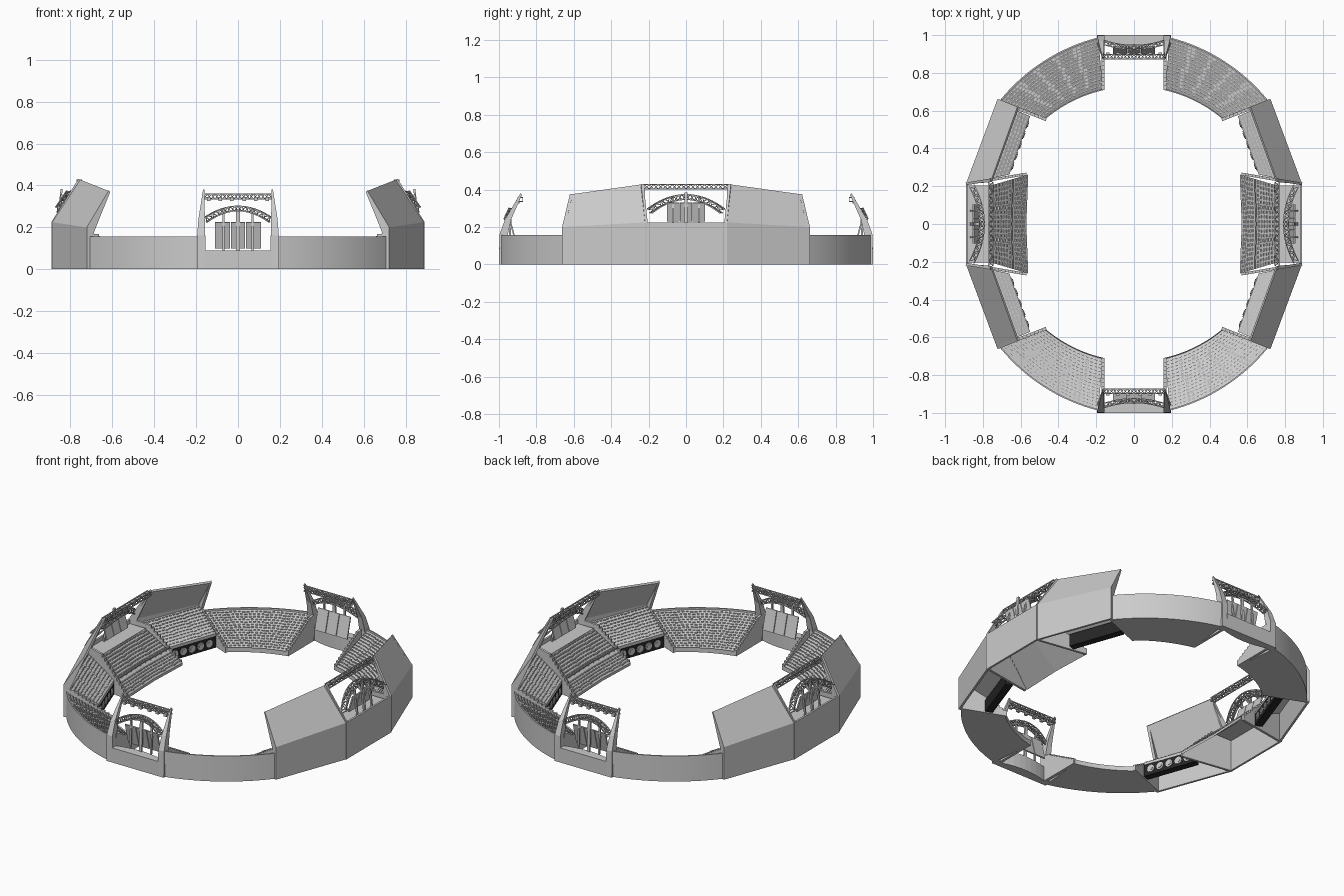
import bpy, bmesh, math
from mathutils import Vector as V

if "Cube" in bpy.data.objects:
    bpy.data.objects.remove(bpy.data.objects["Cube"])

UP = V((0, 0, 1))

def finish(name, bm, color=None, smooth=False):
    """One quarter is modelled (x>0, y>0), then mirrored over both axes."""
    bmesh.ops.recalc_face_normals(bm, faces=bm.faces)
    me = bpy.data.meshes.new(name)
    bm.to_mesh(me)
    bm.free()
    ob = bpy.data.objects.new(name, me)
    bpy.context.collection.objects.link(ob)
    if smooth:
        bpy.context.view_layer.objects.active = ob
        ob.select_set(True)
        bpy.ops.object.shade_smooth_by_angle(angle=math.radians(25))
        ob.select_set(False)
    m = ob.modifiers.new("quarters", 'MIRROR')
    m.use_axis = (True, True, False)
    m.use_mirror_merge = False
    if color:
        mat = bpy.data.materials.new(name)
        mat.diffuse_color = color
        mat.use_nodes = True
        mat.node_tree.nodes["Principled BSDF"].inputs["Base Color"].default_value = mat.diffuse_color
        me.materials.append(mat)
    return ob

def loft(bm, sections):
    rings = [[bm.verts.new(p) for p in s] for s in sections]
    n = len(rings[0])
    for a, b in zip(rings, rings[1:]):
        for i in range(n):
            j = (i + 1) % n
            bm.faces.new((a[i], a[j], b[j], b[i]))
    bm.faces.new(rings[0])
    bm.faces.new(rings[-1][::-1])

def obox(bm, c, u, v, w):
    f = lambda k: [c + k * w + a * u + b * v for a, b in ((-1, -1), (1, -1), (1, 1), (-1, 1))]
    loft(bm, [f(-1), f(1)])

def bar(bm, p, q, r):
    p, q = V(p), V(q)
    d = (q - p).normalized()
    u = d.cross(UP if abs(d.z) < .9 else V((1, 0, 0))).normalized()
    obox(bm, (p + q) / 2, u * r, d.cross(u) * r, (q - p) / 2)

def truss(bm, path, w, r):
    """Square lattice girder along a path."""
    path = [V(p) for p in path]
    rows = []
    for i, p in enumerate(path):
        d = (path[min(i + 1, len(path) - 1)] - path[max(i - 1, 0)]).normalized()
        u = d.cross(UP).normalized() * w
        v = u.cross(d).normalized() * w
        rows.append([p + u + v, p - u + v, p - u - v, p + u - v])
    for i, (a, b) in enumerate(zip(rows, rows[1:])):
        for k in range(4):
            bar(bm, a[k], b[k], r)
            bar(bm, a[k], b[(k + (1 if i % 2 else 3)) % 4], r * .7)

def plate(bm, origin, toward, prof, th):
    """Upright plate: profile of (distance, height) pairs along a plan direction."""
    o, d = V((*origin, 0)), (V((*toward, 0)) - V((*origin, 0))).normalized()
    n = d.cross(UP) * th / 2
    loft(bm, [[o + d * a + UP * z + k * n for a, z in prof] for k in (-1, 1)])

def steps(d0, z0, d1, z1, n):
    out = []
    for i in range(n):
        z = z0 + (z1 - z0) * i / (n - 1)
        out += [(d0 + (d1 - d0) * i / n, z), (d0 + (d1 - d0) * (i + 1) / n, z)]
    return out + [(d1, 0)]

def seats(bm, S, rows, s0, s1, aisles):
    for r in range(rows):
        s = s0 + (s1 - s0) * r / (rows - 1)
        n = int((S(s, 1) - S(s, 0)).length / .023)
        for k in range(n):
            t = (k + .5) / n
            gap = any(abs(t - a) < .03 for a in aisles)
            u = (S(s, t + .01) - S(s, t - .01)).normalized()
            v = UP.cross(u)
            size = (.009, .006, .003) if gap else (.007, .003, .005)
            obox(bm, S(s, t) + UP * .001, u * size[0], v * size[1], UP * size[2])

def polar(r, deg, z):
    a = math.radians(deg)
    return V((r * math.sin(a), r * math.cos(a), z))

def ruled(a0, b0, a1, b1):
    a0, b0, a1, b1 = map(V, (a0, b0, a1, b1))
    return lambda s, t: a0.lerp(b0, t).lerp(a1.lerp(b1, t), s)

# seating surfaces: s runs uphill, t runs along the rows
def corner(s, t):
    return polar(.727, 13 + 27.3 * t, .02).lerp(polar(1.006 - .04 * t, 10.9 + 36.2 * t, .15), s)
covered = ruled((.66, .262, .085), (.55, .57, .085), (.88, .215, .19), (.72, .645, .19))
middle = ruled((.57, 0, .02), (.56, .262, .02), (.775, 0, .2), (.77, .2, .2))

# open corner stands, solid to the ground with a low parapet
bm = bmesh.new()
secs = []
for i in range(17):
    t = i / 16
    a, b, c = corner(0, t), corner(.97, t), corner(1, t)
    flat = lambda p, z: V((p.x, p.y, z))
    secs.append([flat(a, 0), flat(a, .028), flat(corner(.02, t), .022), b, flat(b, .157), flat(c, .157), flat(c, 0)])
loft(bm, secs)
finish("corner_stand", bm, smooth=True)

# covered and middle stands are sloping slabs
bm = bmesh.new()
for S in (covered, middle):
    loft(bm, [[S(0, t) - UP * .012, S(0, t) + UP * .004, S(1, t), S(1, t) - UP * .012] for t in (0, 1)])
finish("side_stand_slab", bm)

# seat rows and aisle steps
bm = bmesh.new()
seats(bm, corner, 14, .08, .92, (.2, .4, .6, .8))
seats(bm, covered, 10, .08, .92, (.33, .67))
seats(bm, middle, 5, .06, .3, (.4, .8))
seats(bm, middle, 8, .45, .95, (.4, .8))
finish("seats", bm)

# rail on the middle stand walkway
bm = bmesh.new()
bar(bm, middle(.38, 0) + UP * .012, middle(.38, 1) + UP * .012, .003)
for i in range(5):
    p = middle(.38, .1 + .2 * i)
    bar(bm, p, p + UP * .012, .002)
finish("walkway_rail", bm)

# outer wall and tilted roof of the covered stands
bm = bmesh.new()
loft(bm, [
    [(.89, .212, 0), (.89, .212, .225), (.76, .222, .43), (.752, .222, .421), (.877, .212, .22), (.877, .212, 0)],
    [(.725, .655, 0), (.725, .655, .2), (.62, .612, .375), (.612, .609, .366), (.713, .65, .195), (.713, .65, 0)]])
finish("roofed_wall", bm)

# dividing walls with stepped tops, carrying the roof ends
bm = bmesh.new()
plate(bm, (.725, .655), (.465, .552),
      [(0, 0), (0, .2), (.113, .376), (.12, .368), (.035, .172)] + steps(.04, .168, .28, .035, 11), .016)
plate(bm, (.89, .212), (.57, .265),
      [(0, 0), (0, .225), (.13, .43), (.137, .42), (.05, .225)] + steps(.12, .215, .325, .035, 11), .014)
plate(bm, (.163, .96), (.163, .708), [(0, 0), (0, .16)] + steps(.02, .155, .25, .035, 11), .016)
finish("dividing_walls", bm)

# dark front boxes under the covered stands, with round openings
a, b = V((.66, .262, .038)), V((.55, .57, .038))
d = (b - a).normalized()
out = V((d.y, -d.x, 0))
bm = bmesh.new()
obox(bm, (a + b) / 2 + out * .022, d * (b - a).length / 2, out * .022, UP * .037)
finish("front_box", bm, (.02, .02, .02, 1))
bm = bmesh.new()
for i in range(5):
    p = a.lerp(b, .14 + .18 * i) - out * .001
    for r, h in ((.022, .006), (.012, .012)):
        ret = bmesh.ops.create_cone(bm, cap_ends=True, segments=20, radius1=r, radius2=r, depth=h)
        rot = UP.rotation_difference(out).to_matrix()
        bmesh.ops.rotate(bm, verts=ret['verts'], matrix=rot)
        bmesh.ops.translate(bm, verts=ret['verts'], vec=p)
finish("round_openings", bm)

# end gates: low curved wall and leaning side fins
bm = bmesh.new()
loft(bm, [[(x, 1, 0), (x, 1, .09), (x, .94 + x * x, .09), (x, .94 + x * x, 0)] for x in (0, .04, .08, .12, .16)])
finish("gate_wall", bm)
bm = bmesh.new()
prof = [(1, 0), (.997, .16), (.968, .24), (.885, .38), (.877, .372), (.935, .24), (.955, .15), (.955, 0)]
wide = lambda z: .195 if z < .2 else .195 - .028 * (z - .2) / .18
slim = lambda z: .153 + .008 * z / .38
loft(bm, [[(f(z), y, z) for y, z in prof] for f in (slim, wide)])
finish("gate_fin", bm)

# side centre wall and ledge behind the middle stand
bm = bmesh.new()
obox(bm, V((.884, .106, .1125)), V((.006, 0, 0)), V((0, .106, 0)), UP * .1125)
obox(bm, V((.826, .102, .195)), V((.056, 0, 0)), V((0, .102, 0)), UP * .006)
finish("side_wall", bm)

# lattice girders: straight on top, arched below, with posts
bm = bmesh.new()
N = 9
f = [i / N for i in range(N + 1)]
truss(bm, [(.165 * k, .886, .347) for k in f], .011, .0028)
truss(bm, [(.155 * k, .935 + .025 * k * k, .29 - .055 * k * k) for k in f], .011, .0028)
truss(bm, [(.758, .222 * k, .415) for k in f], .011, .0028)
truss(bm, [(.805 + .05 * k * k, .195 * k, .36 - .075 * k * k) for k in f], .013, .003)
for k in (.004, .07):
    bar(bm, (k, .945, .09), (k, .935, .285), .005)
    bar(bm, (.862, k, .2), (.842, k, .385 - .4 * k), .005)
    bar(bm, (.842, k, .33), (.81, k, .35 - .1 * k), .004)
for k in (.03, .085, .14):
    obox(bm, V((k, .9, .335)), V((.009, 0, 0)), V((0, .009, 0)), UP * .009)
finish("girders", bm)

# leaning display panels
bm = bmesh.new()
def panel(p, q, w, side, r):
    p, q = V(p), V(q)
    up = (q - p) / 2
    obox(bm, (p + q) / 2, side * w, up, up.cross(side).normalized() * r)
for c, w in ((.017, .017), (.074, .036)):
    panel((c, .905, .1), (c, .938, .225), w, V((1, 0, 0)), .004)
    panel((.822, c * .93, .23), (.85, c * .93, .33), w * .93, V((0, 1, 0)), .004)
finish("display_panels", bm)
